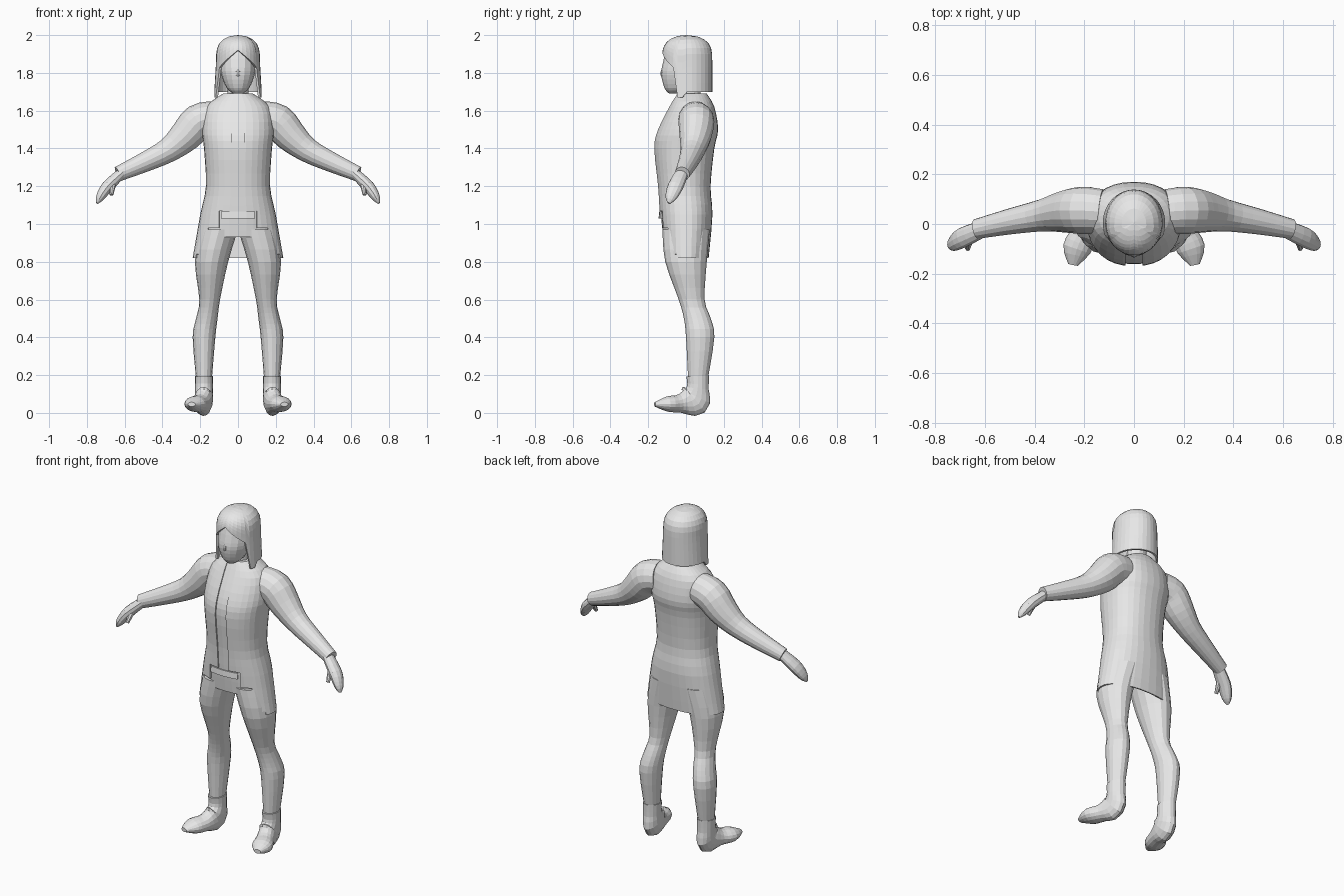
import bpy, bmesh
from math import sin, cos, pi, copysign
from mathutils import Vector

cube = bpy.data.objects.get("Cube")
if cube:
    bpy.data.objects.remove(cube)

colour = (.8, .8, .8, 1)
grey = bpy.data.materials.new("plain_grey")
grey.use_nodes = True
grey.diffuse_color = colour
grey.node_tree.nodes["Principled BSDF"].inputs["Base Color"].default_value = colour


def skin(name, rows, caps=True, cuts=(), remove=None, thickness=0, mirror=False):
    """Skin a stack of closed rings, cut it along planes and remove faces by a rule."""
    bm = bmesh.new()
    verts = [[bm.verts.new(point) for point in row] for row in rows]
    for upper, lower in zip(verts, verts[1:]):
        for i in range(len(upper)):
            bm.faces.new((upper[i - 1], upper[i], lower[i], lower[i - 1]))
    if caps:
        bm.faces.new(verts[0])
        bm.faces.new(verts[-1])
    bmesh.ops.remove_doubles(bm, verts=bm.verts[:], dist=.0005)
    bmesh.ops.recalc_face_normals(bm, faces=bm.faces[:])
    for axis, place in cuts:
        normal = Vector((0, 0, 0))
        normal[axis] = 1
        bmesh.ops.bisect_plane(bm, geom=bm.verts[:] + bm.edges[:] + bm.faces[:],
                               plane_co=normal * place, plane_no=normal)
    if remove:
        unwanted = [face for face in bm.faces if remove(face.calc_center_median())]
        bmesh.ops.delete(bm, geom=unwanted, context='FACES')
    mesh = bpy.data.meshes.new(name)
    bm.to_mesh(mesh)
    bm.free()
    mesh.materials.append(grey)
    part = bpy.data.objects.new(name, mesh)
    bpy.context.collection.objects.link(part)
    if thickness:
        solid = part.modifiers.new("thickness", 'SOLIDIFY')
        solid.thickness = thickness
        solid.offset = -1
    if mirror:
        part.modifiers.new("other_side", 'MIRROR')


def refine(points, steps=3):
    """Pass a smooth spline through the points."""
    result = []
    for i in range(len(points) - 1):
        b, c = points[i], points[i + 1]
        a, d = points[max(i - 1, 0)], points[min(i + 2, len(points) - 1)]
        for step in range(steps):
            t = step / steps
            result.append(b + ((c - a) * t + (a * 2 - b * 5 + c * 4 - d) * t ** 2
                               + (b * 3 - a - c * 3 + d) * t ** 3) / 2)
    return result + [points[-1]]


def rounded(value, power):
    return copysign(abs(value) ** power, value)


def rings(points, ratio=1, axis=None, sides=16, power=1):
    """Rings from (x, y, z, width[, depth]); level unless given a side axis."""
    path = refine([Vector(p if len(p) > 4 else (*p, p[3] * ratio)) for p in points])
    rows = []
    for i, point in enumerate(path):
        side, out = Vector((1, 0, 0)), Vector((0, -1, 0))
        if axis:
            ahead, behind = path[min(i + 1, len(path) - 1)], path[max(i - 1, 0)]
            along = Vector((ahead - behind)[:3]).normalized()
            side = Vector(axis)
            side = (side - along * side.dot(along)).normalized()
            out = along.cross(side)
        centre, width, depth = Vector(point[:3]), point[3], point[4]
        turns = [2 * pi * j / sides for j in range(sides)]
        rows.append([centre + side * width * rounded(sin(a), power)
                     + out * depth * rounded(cos(a), power) for a in turns])
    return rows


# Jacket, open down the front with stepped lower panels
coat = [(0, .03, 1.69, .08, .08), (0, .03, 1.62, .17, .12), (0, .01, 1.5, .19, .16),
        (0, -.01, 1.4, .18, .16), (0, -.01, 1.2, .17, .14), (0, 0, 1.05, .2, .14),
        (0, 0, .82, .24, .12)]
waist, hip, hem = 1.07, .98, .84
zip_edge, belt_edge, panel_edge = .035, .1, .16


def coat_opening(p):
    if p.z > waist:
        limit = zip_edge
    elif p.z > hip:
        limit = belt_edge
    else:
        limit = panel_edge if p.z > hem else .22
    return p.y < 0 and abs(p.x) < limit


edges = [(2, z) for z in (waist, hip, hem)]
edges += [(0, s * x) for x in (zip_edge, belt_edge, panel_edge) for s in (1, -1)]
skin("jacket", rings(coat, sides=32, power=.9), caps=False, cuts=edges,
     remove=coat_opening, thickness=.008)

# Body seen through the opening
body = [(x, y, z, width * .95, depth * .95) for x, y, z, width, depth in coat[:-1]]
skin("inner_body", rings(body + [(0, 0, .93, .2, .12)], sides=32, power=.9))

# Belt across the front
skin("belt", rings([(0, 0, 1.065, .2, .142), (0, 0, 1.03, .2, .145)], sides=32, power=.9),
     caps=False, cuts=[(0, -.09), (0, .09)],
     remove=lambda p: p.y > 0 or abs(p.x) > .09, thickness=.012)

# Sleeves, hands and thumbs
across = (0, 1, 0)
skin("sleeves", rings([(.13, .05, 1.56, .09), (.21, .055, 1.54, .095), (.28, .05, 1.465, .085),
                       (.37, .035, 1.39, .065), (.5, .01, 1.325, .052),
                       (.635, -.02, 1.265, .04)], axis=across), mirror=True)
skin("hands", rings([(.61, -.02, 1.275, .035), (.69, -.055, 1.2, .042),
                     (.73, -.08, 1.14, .03), (.745, -.09, 1.11, .008)],
                    ratio=.75, axis=across, sides=12), mirror=True)
skin("thumbs", rings([(.66, -.05, 1.23, .02), (.67, -.1, 1.155, .01)],
                     axis=across, sides=8), mirror=True)

# Legs
skin("legs", rings([(.1, 0, .97, .1), (.14, 0, .8, .088), (.15, .03, .6, .055),
                    (.165, .06, .5, .057), (.18, .075, .4, .06), (.18, .063, .17, .041)],
                   ratio=1.25), mirror=True)

# Boots bend from the shaft into the foot
skin("boots", rings([(.18, .062, .195, .048), (.18, .062, .13, .047), (.18, .04, .07, .048, .09),
                     (.2, -.03, .05, .05, .05), (.23, -.1, .047, .057, .04),
                     (.245, -.165, .045, .02, .012)],
                    ratio=1.25, axis=(1, 0, 0)), mirror=True)

# Neck, head and nose
skin("neck", rings([(0, .02, 1.75, .055), (0, .025, 1.64, .055)]))
skin("head", rings([(0, -.06, 1.69, .025), (0, -.045, 1.72, .06), (0, -.03, 1.79, .088),
                    (0, -.015, 1.85, .094), (0, 0, 1.92, .088), (0, 0, 1.965, .05)],
                   ratio=1.15))
skin("nose", rings([(0, -.115, 1.84, .006), (0, -.122, 1.8, .014), (0, -.118, 1.775, .01)],
                   sides=8))


def hair_edge(column):
    """Height of the lower edge: fringe, side lock, then nape."""
    if column < 6:
        return 1.92 - .018 * column
    return 1.67 if column < 8 else 1.7


# Hair: a domed shell ending at that edge
hair = []
for row in range(11):
    ring = []
    for column in range(32):
        a = 2 * pi * column / 32
        z = 2 - (2 - hair_edge(min(column, 32 - column))) * (row / 10) ** 1.6
        dome = max(0, 1 - max(0, (z - 1.86) / .14) ** 3.5) ** .5
        flare = max(0, 1.86 - z) * .06
        ring.append((sin(a) * (.116 * dome + flare), .006 - cos(a) * .133 * dome, z))
    hair.append(ring)
skin("hair", hair, caps=False, thickness=.012)
